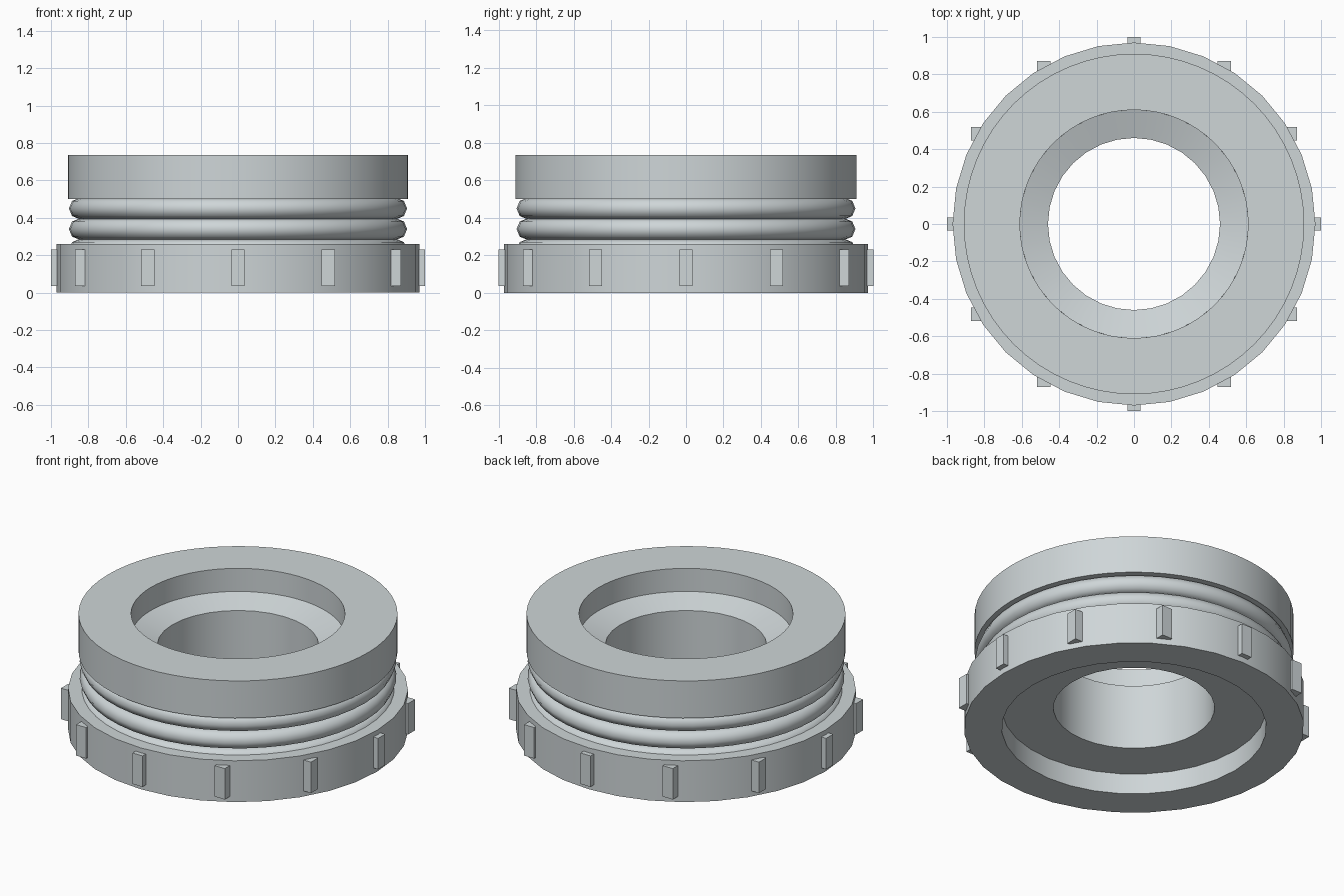
import bpy, bmesh, math

if "Cube" in bpy.data.objects:
    bpy.data.objects.remove(bpy.data.objects["Cube"])

steel = bpy.data.materials.new("light steel grey")
steel.diffuse_color = (0.62, 0.67, 0.685, 1)
steel.use_nodes = True
steel.node_tree.nodes["Principled BSDF"].inputs["Base Color"].default_value = steel.diffuse_color


def finish(name, bm):
    """Turn a bmesh into an object, smooth with crisp corners."""
    bmesh.ops.recalc_face_normals(bm, faces=bm.faces)
    me = bpy.data.meshes.new(name)
    bm.to_mesh(me)
    bm.free()
    me.materials.append(steel)
    ob = bpy.data.objects.new(name, me)
    bpy.context.collection.objects.link(ob)
    bpy.ops.object.select_all(action='DESELECT')
    ob.select_set(True)
    bpy.context.view_layer.objects.active = ob
    bpy.ops.object.shade_smooth_by_angle(angle=math.radians(50))
    return ob


def revolve(name, profile, sides=32):
    """Spin a closed (radius, height) profile around z."""
    bm = bmesh.new()
    loops = []
    for i in range(sides):
        a = 2 * math.pi * i / sides
        loops.append([bm.verts.new((r * math.cos(a), r * math.sin(a), z)) for r, z in profile])
    n = len(profile)
    for i in range(sides):
        p, q = loops[i], loops[(i + 1) % sides]
        for j in range(n):
            k = (j + 1) % n
            bm.faces.new((p[j], q[j], q[k], p[k]))
    return finish(name, bm)


# Upper collar with a wide bore
revolve("upper_collar", [(0.61, 0.5), (0.91, 0.5), (0.91, 0.735), (0.61, 0.735)], 64)

# Lower ring, recessed underneath
revolve("lower_ring", [(0.755, 0), (0.97, 0), (0.97, 0.26), (0.755, 0.26)], 32)

# Inner sleeve with the narrow hole
revolve("inner_sleeve", [(0.46, 0.13), (0.80, 0.13), (0.85, 0.25), (0.85, 0.51),
                         (0.63, 0.52), (0.612, 0.59), (0.46, 0.54)], 32)

# Rounded sealing rings between the two collars
for n, z in enumerate((0.23, 0.34, 0.45)):
    circle = [(0.847 + 0.057 * math.cos(2 * math.pi * i / 8),
               z + 0.057 * math.sin(2 * math.pi * i / 8)) for i in range(8)]
    revolve(f"sealing_ring_{n + 1}", circle, 48)

# Twelve grip lugs around the lower ring, all square to the axes
for i in range(12):
    a = math.radians(30 * i)
    bm = bmesh.new()
    bmesh.ops.create_cube(bm, size=1)
    bmesh.ops.scale(bm, vec=(0.07, 0.07, 0.195), verts=bm.verts)
    bmesh.ops.translate(bm, vec=(0.965 * math.cos(a), 0.965 * math.sin(a), 0.1325), verts=bm.verts)
    finish(f"grip_lug_{i + 1}", bm)
